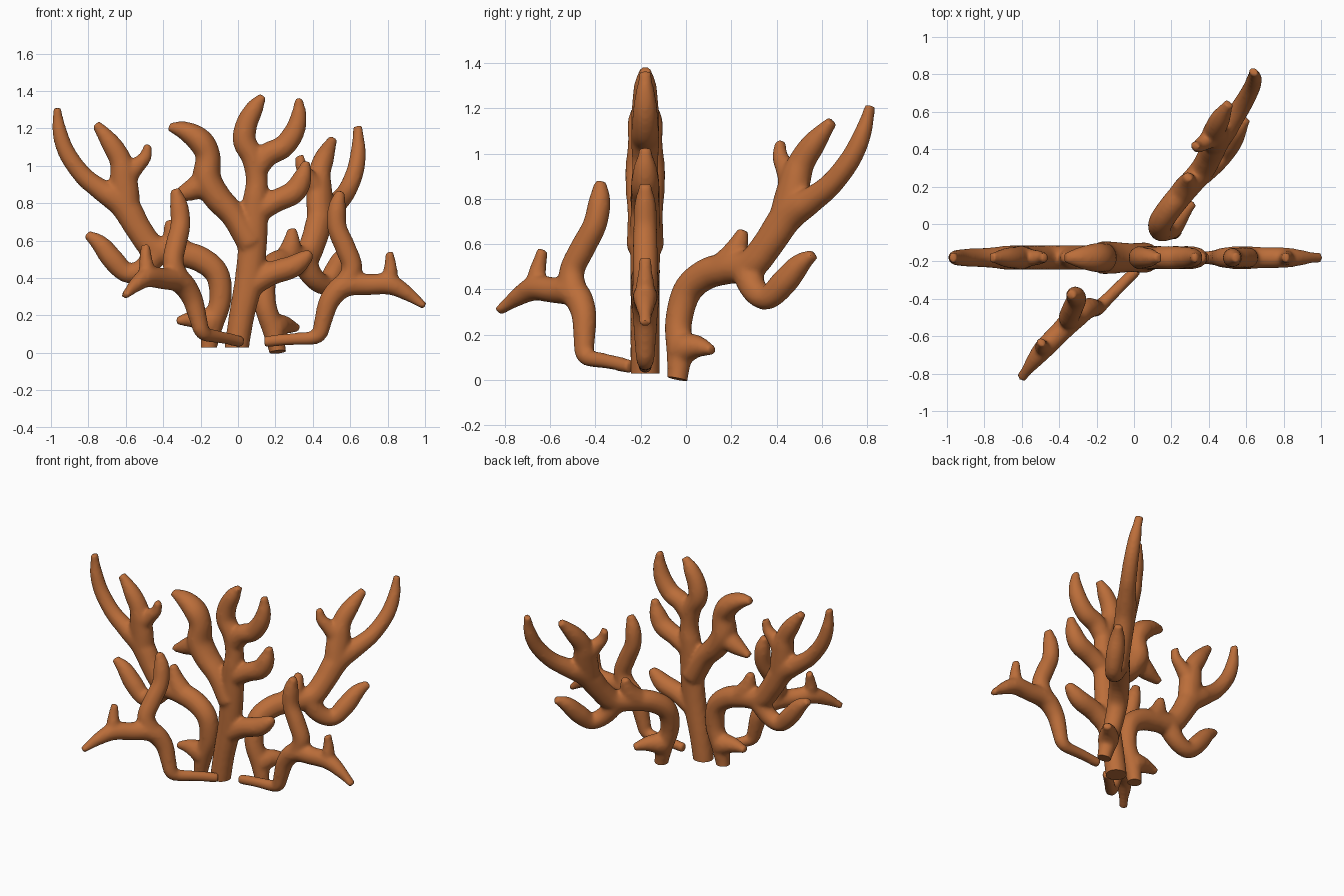
import bpy, bmesh, math
from mathutils import Vector, Matrix

if "Cube" in bpy.data.objects:
    bpy.data.objects.remove(bpy.data.objects["Cube"])

coral = bpy.data.materials.new("coral_orange_brown")
coral.diffuse_color = (0.50, 0.155, 0.042, 1)
coral.use_nodes = True
coral.node_tree.nodes["Principled BSDF"].inputs["Base Color"].default_value = coral.diffuse_color


def spline(pts, steps=6):
    """Catmull-Rom through (x, z, radius) points."""
    P = [Vector(p) for p in pts]
    P = [2 * P[0] - P[1]] + P + [2 * P[-1] - P[-2]]
    out = []
    for i in range(1, len(P) - 2):
        a, b, c, d = P[i - 1:i + 3]
        for s in range(steps):
            t = s / steps
            out.append(0.5 * (2 * b + (c - a) * t + (2 * a - 5 * b + 4 * c - d) * t * t
                              + (3 * b - a - 3 * c + d) * t ** 3))
    return out + [P[-2]]


def add_branch(bm, pts, depth, sides=16):
    """Closed tapering tube lying in the xz plane; depth limits its y radius."""
    path = spline(pts)
    rings = []
    for i, p in enumerate(path):
        q0, q1 = path[max(i - 1, 0)], path[min(i + 1, len(path) - 1)]
        t = Vector((q1.x - q0.x, 0, q1.y - q0.y)).normalized()
        n = Vector((-t.z, 0, t.x))
        r = max(p.z, 0.012) + 0.003
        ry = min(max(r * (1.15 if depth > .08 else 1), 0.03), depth)
        ring = []
        for k in range(sides):
            a = 2 * math.pi * k / sides
            ring.append(bm.verts.new(Vector((p.x, 0, p.y)) + n * (r * math.cos(a))
                                     + Vector((0, ry * math.sin(a), 0))))
        rings.append(ring)
    for A, B in zip(rings, rings[1:]):
        for k in range(sides):
            j = (k + 1) % sides
            bm.faces.new((A[k], A[j], B[j], B[k]))
    bm.faces.new(rings[0][::-1])
    bm.faces.new(rings[-1])


def make_coral(name, branches, matrix, depths={}):
    """Merge the tubes into one smooth skin, cut the foot flat and place it."""
    bm = bmesh.new()
    for i, b in enumerate(branches):
        add_branch(bm, b, depths.get(i, 0.066))
    bmesh.ops.recalc_face_normals(bm, faces=bm.faces)
    me = bpy.data.meshes.new(name)
    bm.to_mesh(me)
    bm.free()
    ob = bpy.data.objects.new(name, me)
    bpy.context.collection.objects.link(ob)
    rm = ob.modifiers.new("merge", 'REMESH')
    rm.mode = 'VOXEL'
    rm.voxel_size = 0.012
    sm = ob.modifiers.new("soften", 'SMOOTH')
    sm.factor = 0.5
    sm.iterations = 8
    dg = bpy.context.evaluated_depsgraph_get()
    merged = bpy.data.meshes.new_from_object(ob.evaluated_get(dg))
    ob.modifiers.clear()
    ob.data = merged
    # flat foot
    bm = bmesh.new()
    bm.from_mesh(merged)
    cut = bmesh.ops.bisect_plane(bm, geom=bm.verts[:] + bm.edges[:] + bm.faces[:], plane_co=(0, 0, .03),
                                 plane_no=(0, 0, -1), clear_outer=True)["geom_cut"]
    rim = [e for e in cut if isinstance(e, bmesh.types.BMEdge)]
    if rim:
        bmesh.ops.holes_fill(bm, edges=rim, sides=0)
    for f in bm.faces:
        f.smooth = True
    for e in bm.edges:
        if len(e.link_faces) == 2 and e.calc_face_angle(0) > 0.9:
            e.smooth = False
    bm.transform(matrix)
    if matrix.determinant() < 0:
        bmesh.ops.reverse_faces(bm, faces=bm.faces)
    bm.to_mesh(merged)
    bm.free()
    merged.materials.clear()
    merged.materials.append(coral)
    return ob


def frame(u, w, origin, pivot):
    """Map the local x / z axes to u / w, with the local pivot landing on origin."""
    u, w = Vector(u), Vector(w)
    v = w.cross(u).normalized()
    m = Matrix((u, v, w)).transposed().to_4x4()
    return Matrix.Translation(origin) @ m @ Matrix.Translation(-Vector(pivot))


# tall middle coral
center = [
    [(-.01, -.02, .062), (-.005, .04, .063), (.02, .2, .066), (.06, .4, .074), (.08, .6, .074),
     (.09, .78, .068), (.1, .92, .056), (.08, 1.04, .058), (.035, 1.13, .06), (.045, 1.22, .056),
     (.09, 1.31, .045), (.135, 1.375, .018)],
    [(.1, .98, .055), (.16, 1.06, .06), (.24, 1.1, .058), (.3, 1.18, .053), (.325, 1.27, .04),
     (.325, 1.365, .016)],
    [(.08, .74, .06), (.2, .81, .058), (.3, .86, .06), (.345, .94, .048), (.365, 1.025, .018)],
    [(.04, .34, .06), (.17, .42, .06), (.29, .46, .058), (.36, .51, .04), (.39, .54, .018)],
    [(.07, .58, .07), (-.02, .73, .066), (-.11, .83, .072), (-.165, .93, .074), (-.16, 1.05, .064),
     (-.2, 1.13, .066), (-.28, 1.185, .05), (-.37, 1.21, .02)],
    [(-.16, .92, .07), (-.25, .87, .055), (-.36, .825, .018)],
]

# wide coral, drawn growing to the right
wide = [
    [(.16, -.02, .042), (.155, .04, .043), (.135, .15, .054), (.095, .28, .057), (.11, .42, .062),
     (.2, .5, .067), (.32, .535, .067), (.45, .56, .068), (.53, .66, .068), (.61, .79, .074),
     (.73, .87, .056), (.83, .95, .048), (.915, 1.07, .044), (.955, 1.19, .036), (.967, 1.31, .017)],
    [(.6, .78, .075), (.61, .9, .074), (.625, 1.02, .058), (.68, 1.12, .05), (.76, 1.225, .022)],
    [(.61, .93, .06), (.54, 1.0, .042), (.495, 1.05, .032), (.48, 1.115, .018)],
    [(.42, .55, .065), (.5, .455, .055), (.59, .425, .05), (.67, .5, .056), (.74, .585, .045),
     (.81, .635, .02)],
    [(.28, .52, .065), (.34, .6, .055), (.37, .71, .022)],
    [(.13, .16, .075), (.23, .18, .048), (.33, .17, .018)],
]

# low coral with a creeping foot
low = [
    [(.14, .06, .028), (.28, .073, .03), (.4, .08, .034), (.437, .105, .04), (.455, .17, .045),
     (.49, .28, .053), (.57, .36, .06), (.7, .365, .054), (.81, .365, .052), (.9, .32, .038),
     (1.0, .247, .015)],
    [(.81, .36, .045), (.815, .45, .034), (.81, .54, .018)],
    [(.56, .34, .06), (.61, .45, .053), (.575, .56, .053), (.53, .67, .05), (.53, .78, .045),
     (.55, .865, .022)],
]

Y = -0.18
X, Z = (1, 0, 0), (0, 0, 1)
make_coral("middle_coral", center, frame(X, Z, (0, Y, 0), (0, 0, 0)), {4: .09, 5: .08})
make_coral("left_wide_coral", wide, frame((-1, 0, 0), Z, (0, Y, 0), (0, 0, 0)))
make_coral("back_wide_coral", wide,
           frame((.685, .735, -.075), (-.1, .2, .99), (.215, -.035, .005), (.16, 0, .03)))
make_coral("right_low_coral", low, frame(X, Z, (0, Y, 0), (0, 0, 0)))
make_coral("front_low_coral", low,
           frame((-.708, -.724, .07), (-.08, .2, .98), (.01, -.25, .06), (.15, 0, .06)))
